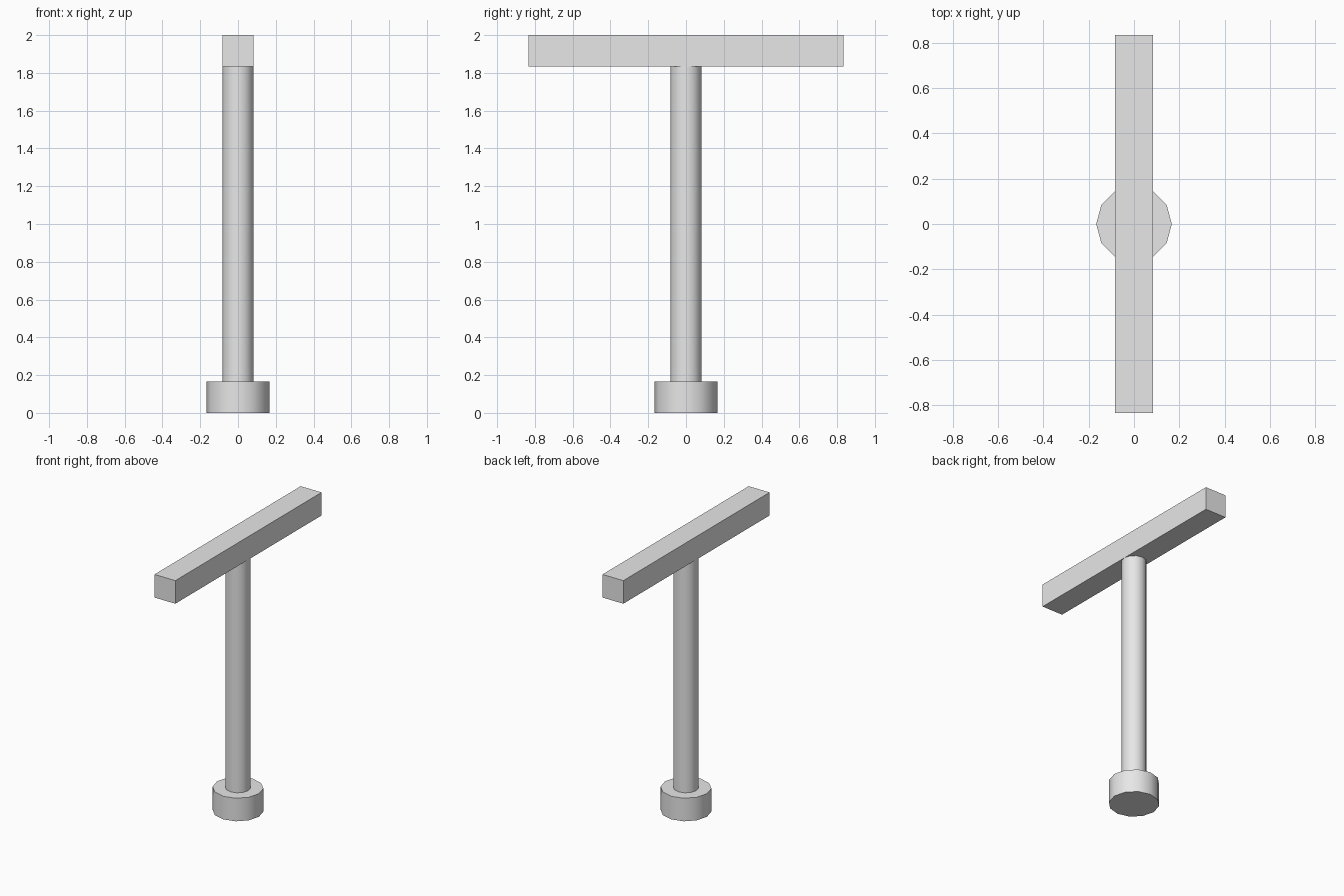
import bpy
import math

cube = bpy.data.objects.get("Cube")
if cube:
    bpy.data.objects.remove(cube, do_unlink=True)

UNIT = 1 / 6  # thickness shared by the foot, post and bar
SIDES = 12

grey = bpy.data.materials.new("light_grey")
grey.use_nodes = True
colour = (0.8, 0.8, 0.8, 1)
grey.diffuse_color = colour
grey.node_tree.nodes["Principled BSDF"].inputs["Base Color"].default_value = colour


def finish(name):
    obj = bpy.context.object
    obj.name = name
    obj.data.materials.append(grey)
    return obj


def cylinder(name, radius, bottom, top):
    bpy.ops.mesh.primitive_cylinder_add(
        vertices=SIDES, radius=radius, depth=top - bottom,
        location=(0, 0, (bottom + top) / 2))
    finish(name)
    bpy.ops.object.shade_smooth_by_angle(angle=math.radians(40))


# Round foot and slender post
cylinder("foot", UNIT, 0, UNIT)
cylinder("post", UNIT / 2, UNIT, 2 - UNIT)

# Square crossbar running front to back
bpy.ops.mesh.primitive_cube_add(size=1, location=(0, 0, 2 - UNIT / 2))
bar = finish("crossbar")
bar.scale = (UNIT, 10 * UNIT, UNIT)
bpy.ops.object.transform_apply(location=False, rotation=False, scale=True)
